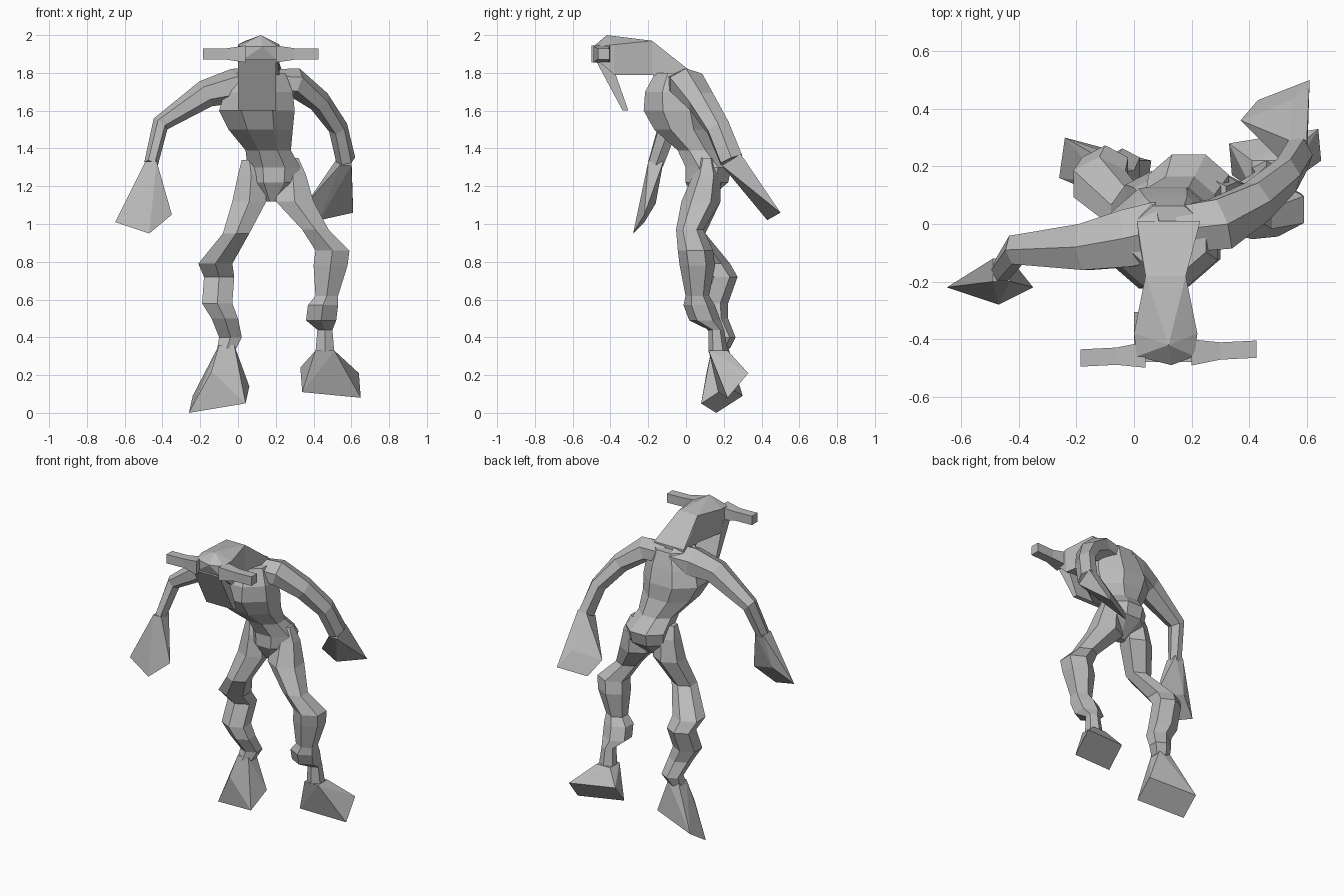
import bpy, bmesh, math
from itertools import product
from mathutils import Vector

cube = bpy.data.objects.get("Cube")
if cube:
    bpy.data.objects.remove(cube, do_unlink=True)

GREY = (.5, .5, .5, 1)
clay = bpy.data.materials.new("plain grey")
clay.use_nodes = True
clay.diffuse_color = GREY
clay.node_tree.nodes["Principled BSDF"].inputs["Base Color"].default_value = GREY


def finish(name, bm):
    """Turn a bmesh into a flat shaded object."""
    bmesh.ops.recalc_face_normals(bm, faces=bm.faces)
    mesh = bpy.data.meshes.new(name)
    bm.to_mesh(mesh)
    bm.free()
    mesh.materials.append(clay)
    obj = bpy.data.objects.new(name, mesh)
    bpy.context.collection.objects.link(obj)
    return obj


def loft(name, stations, sides=6, flat=.9, hint=None):
    """Skin rings of (x, y, z, radius); level rings unless a hint axis is given."""
    bm = bmesh.new()
    centres = [Vector(station[:-1]) for station in stations]
    grow = 1 / math.cos(math.pi / sides)
    rings = []
    for i, station in enumerate(stations):
        u, v = Vector((1, 0, 0)), Vector((0, 1, 0))
        if hint:
            ahead = centres[min(i + 1, len(centres) - 1)]
            along = (ahead - centres[max(i - 1, 0)]).normalized()
            v = along.cross(Vector(hint)).normalized()
            u = v.cross(along)
        radius = station[-1] * grow
        ring = []
        for k in range(sides):
            angle = math.tau * (k + .5) / sides
            offset = u * math.cos(angle) + v * flat * math.sin(angle)
            ring.append(bm.verts.new(centres[i] + radius * offset))
        rings.append(ring)
    for low, high in zip(rings, rings[1:]):
        for k in range(sides):
            j = (k + 1) % sides
            bm.faces.new((low[k], low[j], high[j], high[k]))
    bm.faces.new(rings[0])
    bm.faces.new(rings[-1])
    return finish(name, bm)


def hull(name, *groups):
    """Wrap a convex faceted solid around groups of corners."""
    bm = bmesh.new()
    for group in groups:
        for corner in group:
            bm.verts.new(corner)
    bmesh.ops.convex_hull(bm, input=bm.verts)
    bmesh.ops.dissolve_limit(bm, angle_limit=math.radians(3), verts=bm.verts, edges=bm.edges)
    return finish(name, bm)


def block(centre, half):
    """Corners of a box, or of a rectangle where one half size is zero."""
    return {tuple(c + s * h for c, s, h in zip(centre, signs, half))
            for signs in product((-1, 1), repeat=3)}


def slanted(centre, first, second):
    """Corners of a slanted quad from its two half diagonals."""
    middle = Vector(centre)
    return [middle + sign * Vector(d) for d in (first, second) for sign in (-1, 1)]


# Torso: pelvis, narrow waist, deep chest
loft("torso", [
    (.18, .08, 1.12, .03), (.19, .11, 1.22, .13), (.19, .12, 1.3, .14),
    (.16, .06, 1.39, .12), (.12, -.02, 1.5, .17), (.1, -.05, 1.6, .2),
    (.11, -.06, 1.7, .18), (.12, -.05, 1.8, .13),
], sides=8, flat=.87)

# Neck, head and long thin face
nape = block((.11, -.18, 1.88), (.07, 0, .09))
hull("neck", nape, block((.11, -.08, 1.82), (.09, 0, .06)), block((.12, .01, 1.78), (.11, 0, .04)))
hull("head", nape, block((.11, -.38, 1.87), (.11, 0, .08)), block((.11, -.46, 1.9), (.1, 0, .04)),
     [(.12, -.42, 2), (.13, -.49, 1.94)])
hull("long_face", block((.1, -.44, 1.87), (.1, .04, 0)), block((.1, -.32, 1.6), (.1, .015, 0)))

# Sideways ears
for name, side in (("right", -1), ("left", 1)):
    def ear_end(reach, half):
        return block((.12 + side * reach, -.45 + side * reach * .05, 1.9), (0, half, half))
    bend = ear_end(.18, .03)
    hull(name + "_ear", ear_end(.08, .045), bend)
    hull(name + "_ear_tip", bend, ear_end(.305, .03))

# Arms
loft("right_arm", [
    (.1, -.02, 1.74, .1), (-.02, -.05, 1.73, .1), (-.17, -.08, 1.69, .08),
    (-.41, -.09, 1.53, .05), (-.46, -.16, 1.32, .04),
], flat=.8, hint=(0, 1, 0))
loft("left_arm", [
    (.15, -.02, 1.75, .08), (.3, 0, 1.75, .09), (.43, .08, 1.65, .07),
    (.53, .17, 1.51, .06), (.57, .24, 1.34, .06),
], flat=.75, hint=(0, 1, 0))

# Flared hands
hull("right_hand", block((-.46, -.16, 1.33), (.03, .04, 0)),
     slanted((-.5, -.22, 1.03), (.15, 0, .02), (.03, -.06, -.08)))
hull("left_hand", slanted((.57, .24, 1.34), (.03, .05, .03), (-.03, .05, .03)),
     slanted((.49, .43, 1.09), (.12, .07, -.03), (.06, 0, .07)))

# Legs: thighs meet at the crotch, knobbly shins
loft("right_leg", [
    (.06, .08, 1.34, .04), (.07, .09, 1.26, .07), (.06, .09, 1.12, .09), (-.01, .03, .95, .07),
    (-.12, .14, .79, .09), (-.1, .19, .72, .08), (-.11, .14, .58, .08), (-.07, .15, .5, .07),
    (-.04, .2, .4, .06), (-.06, .18, .34, .05),
])
loft("left_leg", [
    (.28, .11, 1.35, .04), (.29, .11, 1.26, .07), (.3, .08, 1.12, .1), (.41, .02, .97, .07),
    (.5, .05, .86, .09), (.49, .06, .78, .09), (.47, .06, .62, .06), (.45, .07, .57, .08),
    (.44, .1, .49, .08), (.46, .16, .44, .04), (.46, .17, .32, .05),
])

# Wedge feet
hull("right_foot", block((-.06, .18, .36), (.04, .04, 0)), block((-.07, .17, .22), (.07, .06, 0)),
     slanted((-.1, .19, .07), (.16, .03, .07), (.14, -.11, -.02)))
hull("left_foot", block((.46, .17, .33), (.05, .05, 0)),
     slanted((.49, .25, .16), (.16, -.03, -.08), (.15, .08, .05)))
